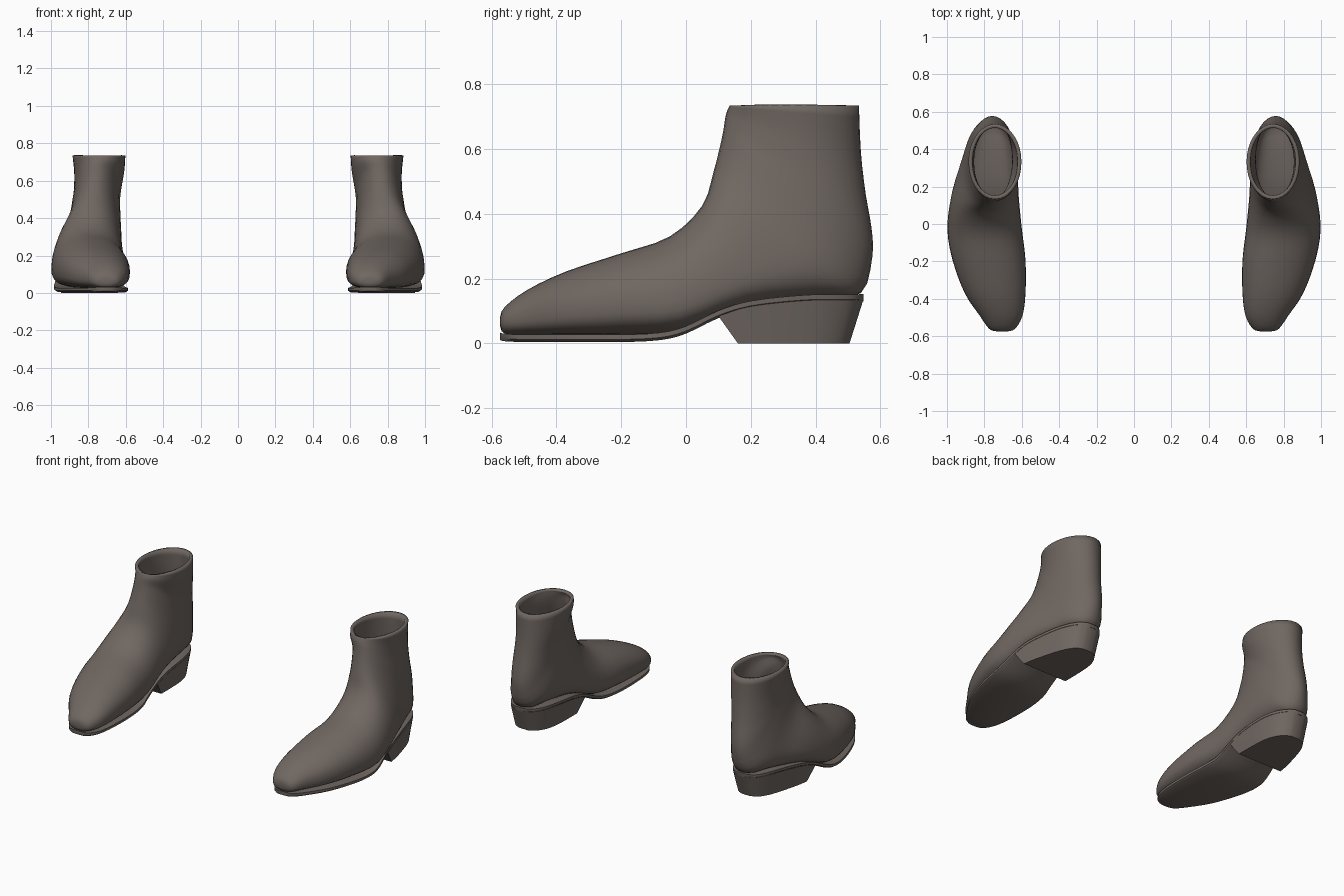
import bpy, bmesh
from math import sin, cos, pi

if "Cube" in bpy.data.objects:
    bpy.data.objects.remove(bpy.data.objects["Cube"])


def smooth_rows(rows, steps):
    """Catmull-Rom interpolation between rows of numbers."""
    out = []
    for i in range(len(rows) - 1):
        p0, p1, p2, p3 = (rows[max(i - 1, 0)], rows[i], rows[i + 1],
                          rows[min(i + 2, len(rows) - 1)])
        for k in range(steps):
            t = k / steps
            out.append([b + 0.5 * t * (c - a + t * (2*a - 5*b + 4*c - d + t * (3*(b - c) + d - a)))
                        for a, b, c, d in zip(p0, p1, p2, p3)])
    return out + [list(rows[-1])]


def loft(name, rings, cap_start=True, cap_end=True, thickness=0, angle=40):
    bm = bmesh.new()
    loops = [[bm.verts.new(p) for p in r] for r in rings]
    n = len(loops[0])
    for a, b in zip(loops, loops[1:]):
        for i in range(n):
            j = (i + 1) % n
            bm.faces.new((a[i], a[j], b[j], b[i]))
    if cap_start:
        bm.faces.new(loops[0])
    if cap_end:
        bm.faces.new(loops[-1])
    bmesh.ops.recalc_face_normals(bm, faces=bm.faces)
    me = bpy.data.meshes.new(name)
    bm.to_mesh(me)
    bm.free()
    ob = bpy.data.objects.new(name, me)
    bpy.context.collection.objects.link(ob)
    bpy.context.view_layer.objects.active = ob
    ob.select_set(True)
    bpy.ops.object.shade_smooth_by_angle(angle=angle * pi / 180)
    ob.select_set(False)
    if thickness:
        s = ob.modifiers.new("wall", 'SOLIDIFY')
        s.thickness, s.offset = thickness, -1
    # second boot of the pair
    ob.modifiers.new("pair", 'MIRROR').use_mirror_merge = False
    me.materials.append(leather)
    return ob


leather = bpy.data.materials.new("leather")
leather.diffuse_color = (0.16, 0.135, 0.12, 1)
leather.use_nodes = True
leather.node_tree.nodes["Principled BSDF"].inputs["Base Color"].default_value = leather.diffuse_color

# Upper: fan of sections from toe to collar
# top y, top z, bottom y, bottom z, inner x, outer x, height of widest point, bottom squareness
sections = [
    (-.574, .080, -.574, .055, .675, .735, .50, 2.0),
    (-.560, .112, -.560, .030, .635, .775, .45, 2.4),
    (-.490, .165, -.490, .026, .596, .825, .42, 2.8),
    (-.370, .222, -.370, .026, .580, .905, .40, 3.0),
    (-.200, .278, -.190, .026, .580, .970, .38, 3.0),
    (-.050, .330, -.010, .038, .600, .998, .32, 3.0),
    (.050, .425, .200, .115, .617, .975, .30, 2.8),
    (.085, .530, .420, .143, .622, .925, .36, 2.6),
    (.103, .600, .540, .155, .626, .902, .45, 2.3),
    (.113, .645, .575, .265, .630, .888, .50, 2.0),
    (.118, .675, .573, .355, .630, .880, .50, 2.0),
    (.121, .695, .555, .460, .622, .876, .50, 2.0),
    (.126, .715, .540, .590, .608, .876, .50, 2.0),
    (.135, .735, .534, .735, .602, .885, .50, 2.0)]


def section_ring(s, n=36):
    ty, tz, by, bz, xi, xo, w, sq = s
    ring = []
    for i in range(n):
        a = 2 * pi * i / n
        c, d = cos(a), sin(a)
        e = 2 / (2.1 if c > 0 else sq)
        cc, dd = abs(c) ** e, abs(d) ** e
        u = w + (1 - w) * cc if c > 0 else w - w * cc
        x = (xi + xo) / 2 + (xo - xi) / 2 * (dd if d > 0 else -dd)
        ring.append((x, by + (ty - by) * u, bz + (tz - bz) * u))
    return ring


loft("boot_upper", [section_ring(s) for s in smooth_rows(sections, 3)],
     cap_end=False, thickness=0.02)

# Sole: y, inner x, outer x, underside z
sole = smooth_rows([
    (-.574, .675, .735, .010), (-.555, .640, .775, .006), (-.49, .605, .825, .004),
    (-.37, .590, .900, .004), (-.20, .590, .960, .004), (-.08, .603, .982, .010),
    (.00, .620, .980, .030), (.10, .625, .965, .078), (.20, .625, .950, .108),
    (.35, .630, .915, .125), (.45, .650, .885, .128), (.52, .690, .845, .128),
    (.548, .735, .795, .130)], 3)
T = 0.023
loft("sole", [[(xi + .012, y, z), (xo - .012, y, z), (xo, y, z + .008), (xo, y, z + T),
               (xi, y, z + T), (xi, y, z + .008)] for y, xi, xo, z in sole])

# Stacked heel: D-shaped outline of the rear sole, tapering downward
rear = [s for s in sole if s[0] > .095]
outline = [(s[1], s[0], s[3]) for s in rear] + [(s[2], s[0], s[3]) for s in reversed(rear)]
y0, y1 = rear[0][0], rear[-1][0]


def heel_ring(t):
    ring = []
    for x, y, z in outline:
        f = (y - y0) / (y1 - y0)
        foot_y = .16 + f * (.505 - .16)
        foot_x = .783 + (x - .783) * .90
        ring.append((x + (foot_x - x) * t, y + (foot_y - y) * t, (z + .006) * (1 - t)))
    return ring


loft("heel", [heel_ring(t) for t in (0, .5, 1)])
